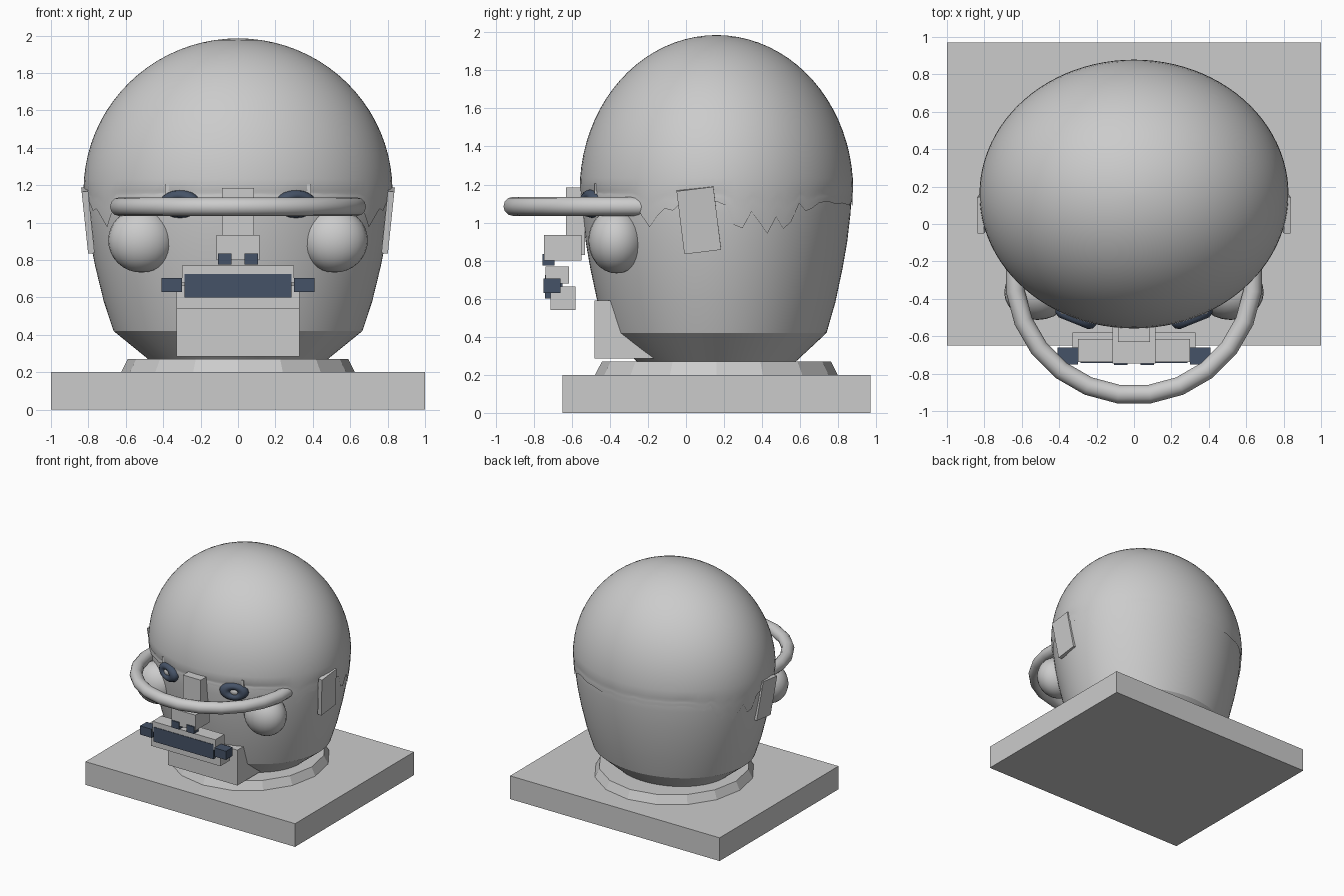
import bpy, bmesh, math, random
from mathutils import Matrix, Euler

if "Cube" in bpy.data.objects:
    bpy.data.objects.remove(bpy.data.objects["Cube"])

random.seed(4)
CY, RATIO, N = 0.16, 0.87, 96

dark = bpy.data.materials.new("dark_navy")
dark.diffuse_color = (0.06, 0.085, 0.135, 1)
dark.use_nodes = True
dark.node_tree.nodes["Principled BSDF"].inputs["Base Color"].default_value = dark.diffuse_color
white = bpy.data.materials.new("white")
white.diffuse_color = (0.8, 0.8, 0.8, 1)
white.use_nodes = True
white.node_tree.nodes["Principled BSDF"].inputs["Base Color"].default_value = white.diffuse_color


def finish(name, bm, mat=None, smooth=None):
    bmesh.ops.recalc_face_normals(bm, faces=bm.faces)
    me = bpy.data.meshes.new(name)
    bm.to_mesh(me)
    bm.free()
    ob = bpy.data.objects.new(name, me)
    bpy.context.collection.objects.link(ob)
    if mat:
        me.materials.append(mat)
    if smooth:
        bpy.ops.object.select_all(action='DESELECT')
        ob.select_set(True)
        bpy.context.view_layer.objects.active = ob
        bpy.ops.object.shade_smooth_by_angle(angle=math.radians(smooth))
    return ob


def box(name, x, y, z, mat=None, rot=(0, 0, 0)):
    bm = bmesh.new()
    c = [(a + b) / 2 for a, b in (x, y, z)]
    s = [b - a for a, b in (x, y, z)]
    m = Matrix.Translation(c) @ Euler(rot).to_matrix().to_4x4() @ Matrix.Diagonal((*s, 1))
    bmesh.ops.create_cube(bm, size=1, matrix=m)
    return finish(name, bm, mat)


def ball(name, c, r, mat=None):
    bm = bmesh.new()
    m = Matrix.Translation(c) @ Matrix.Diagonal((*r, 1))
    bmesh.ops.create_uvsphere(bm, u_segments=24, v_segments=16, radius=1, matrix=m)
    return finish(name, bm, mat, 60)


def skin(name, rings, mat=None, smooth=None, closed=False, caps=True):
    """Bridge equal-length vertex rings into a tube."""
    bm = bmesh.new()
    vs = [[bm.verts.new(p) for p in r] for r in rings]
    pairs = list(zip(vs, vs[1:])) + ([(vs[-1], vs[0])] if closed else [])
    for a, b in pairs:
        for i in range(len(a)):
            j = (i + 1) % len(a)
            bm.faces.new((a[i], a[j], b[j], b[i]))
    if caps and not closed:
        bm.faces.new(vs[0])
        bm.faces.new(vs[-1])
    return finish(name, bm, mat, smooth)


def oval(rx, z, n=N, ratio=RATIO):
    return [(rx * math.sin(a), CY - rx * ratio * math.cos(a), z)
            for a in (2 * math.pi * i / n for i in range(n))]


def torus(name, R, r, nu, nv, m, mat=None, offset=0.0):
    rings = []
    for i in range(nu):
        a = 2 * math.pi * (i + offset) / nu
        rings.append([m @ Matrix.Translation(((R + r * math.cos(b)) * math.cos(a),
                      (R + r * math.cos(b)) * math.sin(a), r * math.sin(b))).translation
                      for b in (2 * math.pi * k / nv for k in range(nv))])
    return skin(name, rings, mat, 50, closed=True)


# Plinth and neck collar
box("base", (-1, 1), (-0.65, 0.97), (0, 0.2))
skin("collar", [oval(0.625, 0.19, 16, 1.02), oval(0.625, 0.2, 16, 1.02),
                oval(0.59, 0.27, 16, 1.02)])

# Head
PROFILE = [(0.48, 0.27), (0.665, 0.42), (0.718, 0.58), (0.762, 0.76),
           (0.79, 0.9), (0.81, 1.05), (0.815, 1.14), (0.80, 1.25)]
skin("head", [oval(r, z) for r, z in PROFILE], smooth=25)


def head_radius(z):
    for (r0, z0), (r1, z1) in zip(PROFILE, PROFILE[1:]):
        if z <= z1:
            return r0 + (r1 - r0) * (z - z0) / (z1 - z0)
    return PROFILE[-1][0]


# Hair cap with a ragged lower edge and hanging locks at the sides
LOCKS = [(60, 0.15, 6), (69, 0.05, 5), (100, 0.14, 6), (112, 0.16, 5), (121, 0.15, 5),
         (133, 0.04, 5)]
jag = [random.uniform(-0.012, 0.012) for _ in range(N // 2 + 1)]


def edge(i):
    deg = 360 * min(i, N - i) / N
    z = 1.10 + 0.03 * math.exp(-(deg / 70) ** 4) + jag[min(i, N - i)]
    for d, depth, w in LOCKS:
        z -= depth * max(0, 1 - ((deg - d) / w) ** 2)
    return z


rows = []
for t in (0, 0.25, 0.5, 0.75):
    row = []
    for i in range(N):
        z = edge(i) + t * (1.17 - edge(i))
        r = head_radius(z) + 0.008
        a = 2 * math.pi * i / N
        row.append((r * math.sin(a), CY - r * RATIO * math.cos(a), z))
    rows.append(row)
for k in range(20):
    e = math.pi / 2 * k / 20
    rows.append(oval(0.826 * math.cos(e), 1.17 + 0.815 * math.sin(e)))
rows.append(oval(0.012, 1.985))
hair = skin("hair", rows, smooth=60, caps=False)
bm = bmesh.new()
bm.from_mesh(hair.data)
bmesh.ops.holes_fill(bm, edges=[e for e in bm.edges if e.is_boundary
                                and e.verts[0].co.z > 1.9], sides=0)
bm.to_mesh(hair.data)
bm.free()

# Hoop around the front of the face
torus("face_hoop", 0.64, 0.05, 24, 12, Matrix.Translation((0, -0.275, 1.085)), offset=0.5)

# Paired parts
for side, s in (("left", -1), ("right", 1)):
    def span(a, b):
        return tuple(sorted((s * a, s * b)))
    ball(f"cheek_{side}", (s * 0.517, -0.365, 0.905), (0.177, 0.148, 0.172))
    # Eye: dark ring with a bright centre, turned to follow the face
    m = (Matrix.Translation((s * 0.31, -0.495, 1.1))
         @ Matrix.Rotation(s * math.radians(22), 4, 'Z')
         @ Matrix.Rotation(math.pi / 2, 4, 'X') @ Matrix.Diagonal((1.12, 0.72, 0.95, 1)))
    torus(f"eye_rim_{side}", 0.063, 0.042, 20, 10, m, dark)
    ball(f"eye_{side}", (s * 0.31, -0.495, 1.1), (0.045, 0.03, 0.035), white)
    box(f"eyelid_{side}", span(0.2, 0.39), (-0.482, -0.467), (1.1, 1.205))
    # Flat ear panel
    box(f"ear_{side}", span(0.785, 0.82), (-0.03, 0.165), (0.845, 1.18),
        rot=(math.radians(7), s * math.radians(6), 0))
    box(f"nostril_{side}", span(0.035, 0.107), (-0.755, -0.69), (0.775, 0.835), dark)
    box(f"mouth_corner_{side}", span(0.3, 0.41), (-0.75, -0.66), (0.63, 0.705), dark)

# Nose, mouth and chin
box("nose_bridge", (-0.085, 0.085), (-0.63, -0.53), (0.83, 1.185))
box("nose_tip", (-0.115, 0.115), (-0.745, -0.55), (0.8, 0.935))
box("upper_lip", (-0.3, 0.3), (-0.738, -0.615), (0.68, 0.77))
box("mouth", (-0.285, 0.285), (-0.742, -0.65), (0.6, 0.725), dark)
box("lower_lip", (-0.33, 0.33), (-0.712, -0.58), (0.54, 0.663))
box("chin", (-0.33, 0.33), (-0.48, -0.17), (0.285, 0.59))
